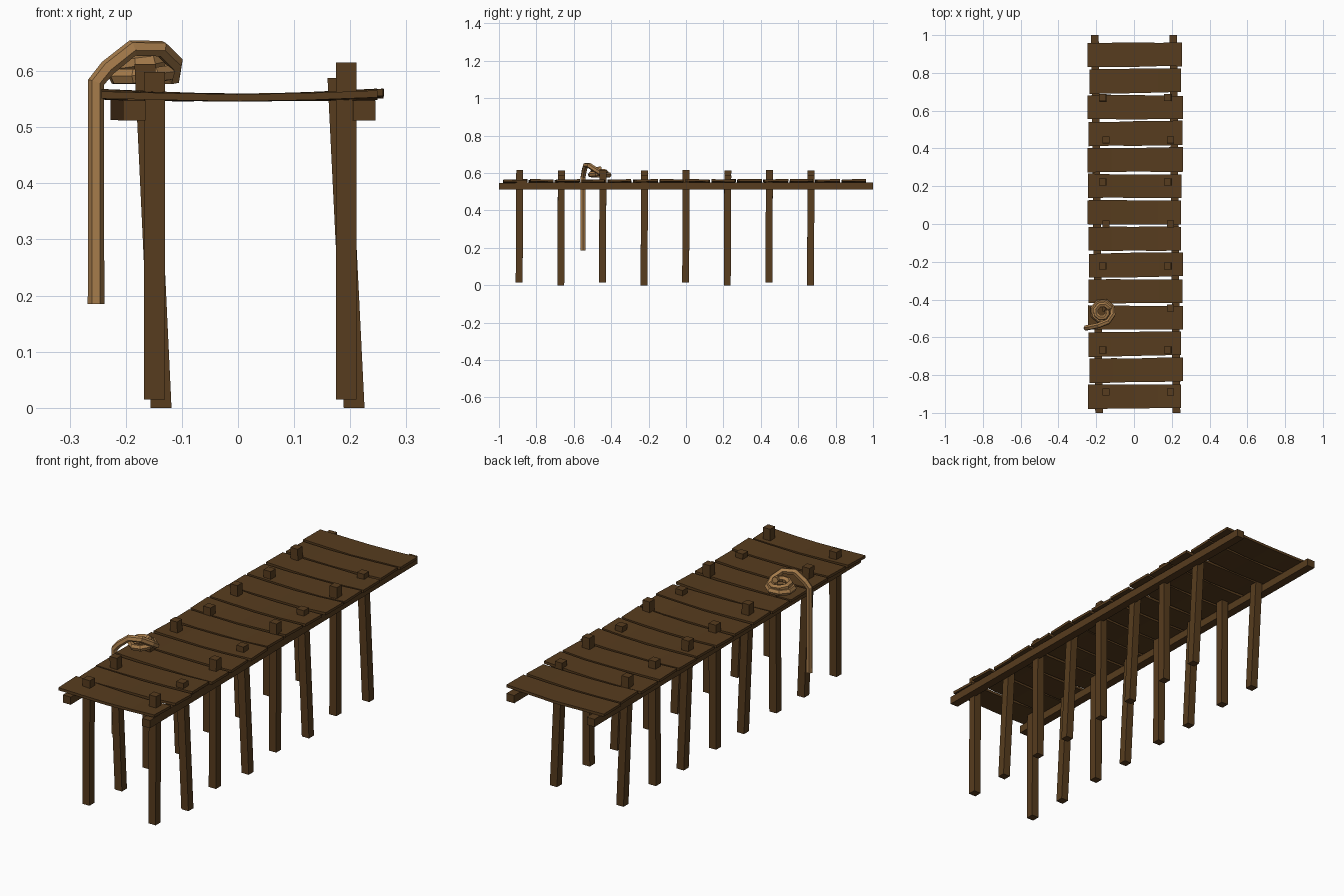
import bpy, bmesh, math, random
from mathutils import Vector, Matrix

if "Cube" in bpy.data.objects:
    bpy.data.objects.remove(bpy.data.objects["Cube"])

random.seed(4)


def material(name, rgb):
    m = bpy.data.materials.new(name)
    m.diffuse_color = (*rgb, 1)
    m.use_nodes = True
    m.node_tree.nodes["Principled BSDF"].inputs["Base Color"].default_value = m.diffuse_color
    return m


WOOD = material("dark_wood", (0.095, 0.045, 0.013))
ROPE = material("rope_fibre", (0.38, 0.20, 0.07))


def add(name, bm, mat):
    bmesh.ops.recalc_face_normals(bm, faces=bm.faces[:])
    me = bpy.data.meshes.new(name)
    bm.to_mesh(me)
    bm.free()
    me.materials.append(mat)
    ob = bpy.data.objects.new(name, me)
    bpy.context.collection.objects.link(ob)
    return ob


def loft(name, sections, mat):
    """Skin a list of vertex rings and cap both ends."""
    bm = bmesh.new()
    rings = [[bm.verts.new(p) for p in s] for s in sections]
    n = len(rings[0])
    for a, b in zip(rings, rings[1:]):
        for i in range(n):
            bm.faces.new((a[i], a[(i + 1) % n], b[(i + 1) % n], b[i]))
    bm.faces.new(rings[0])
    bm.faces.new(rings[-1])
    return add(name, bm, mat)


def square(c, u, v, hu, hv):
    return [Vector(c) + Vector(u) * a * hu + Vector(v) * b * hv
            for a, b in ((-1, -1), (1, -1), (1, 1), (-1, 1))]


X, Y, Z = (1, 0, 0), (0, 1, 0), (0, 0, 1)

# deck planks: sagging, slightly crooked
for i in range(14):
    yc = -0.913 + i * 0.1392
    x0, x1 = -0.24 + random.uniform(-.006, .006), 0.254 + random.uniform(-.007, .007)
    yaw, roll = random.uniform(-.008, .02), random.uniform(-.006, .008)
    twist = random.uniform(-.04, .04)
    secs = []
    for k in range(5):
        t = k / 4
        x = x0 + (x1 - x0) * t
        s = 2 * t - 1
        z = 0.553 + 0.006 * s * s + roll * x + random.uniform(-.001, .001)
        a = twist * s
        secs.append(square((x, yc + yaw * x, z), (0, math.cos(a), math.sin(a)), Z,
                           0.0635 + random.uniform(-.002, .002), 0.0062))
    loft(f"plank_{i + 1}", secs, WOOD)

# long stringers under the deck
for name, xa, xb in (("left_stringer", -0.185, -0.207), ("right_stringer", 0.225, 0.208)):
    loft(name, [square((xa, -1, 0.53), X, Z, 0.02, 0.018),
                square((xb, 1, 0.531), X, Z, 0.02, 0.018)], WOOD)

# posts: (left top, left bottom, right top, right bottom) alternate along the dock
for i in range(8):
    y = -0.892 + i * 0.2225
    odd = i % 2
    if odd:
        specs = (("left", -0.166, -0.137, 0.613), ("right", 0.178, 0.207, 0.588))
    else:
        specs = (("left", -0.149, -0.149, 0.598), ("right", 0.193, 0.193, 0.615))
    foot = 0.0 if odd else 0.015
    for side, xt, xb, top in specs:
        loft(f"{side}_post_{i + 1}",
             [square((xb, y, foot), X, Y, 0.0185, 0.0185),
              square((xt, y + 0.003, top), X, Y, 0.0185, 0.0185)], WOOD)

# rope: hanging tail, arch over the edge, then a coil around a post
path = [(-0.253, -0.55, 0.185), (-0.253, -0.55, 0.58), (-0.232, -0.546, 0.606),
        (-0.188, -0.537, 0.641), (-0.137, -0.517, 0.640), (-0.112, -0.48, 0.615)]
for k in range(17):
    a = math.radians(25 + 45 * k)
    t = k / 16
    r = 0.058 - 0.030 * t
    path.append((-0.168 + r * math.cos(a), -0.465 + r * math.sin(a),
                 0.59 + 0.032 * max(0, t - 0.3) / 0.7))
cu = bpy.data.curves.new("rope", "CURVE")
cu.dimensions = "3D"
cu.bevel_depth = 0.0148
cu.bevel_resolution = 1
cu.use_fill_caps = True
sp = cu.splines.new("POLY")
sp.points.add(len(path) - 1)
for p, c in zip(sp.points, path):
    p.co = (*c, 1)
sp.use_smooth = False
cu.materials.append(ROPE)
rope = bpy.data.objects.new("rope", cu)
bpy.context.collection.objects.link(rope)
bpy.context.view_layer.objects.active = rope
rope.select_set(True)
bpy.ops.object.convert(target="MESH")
